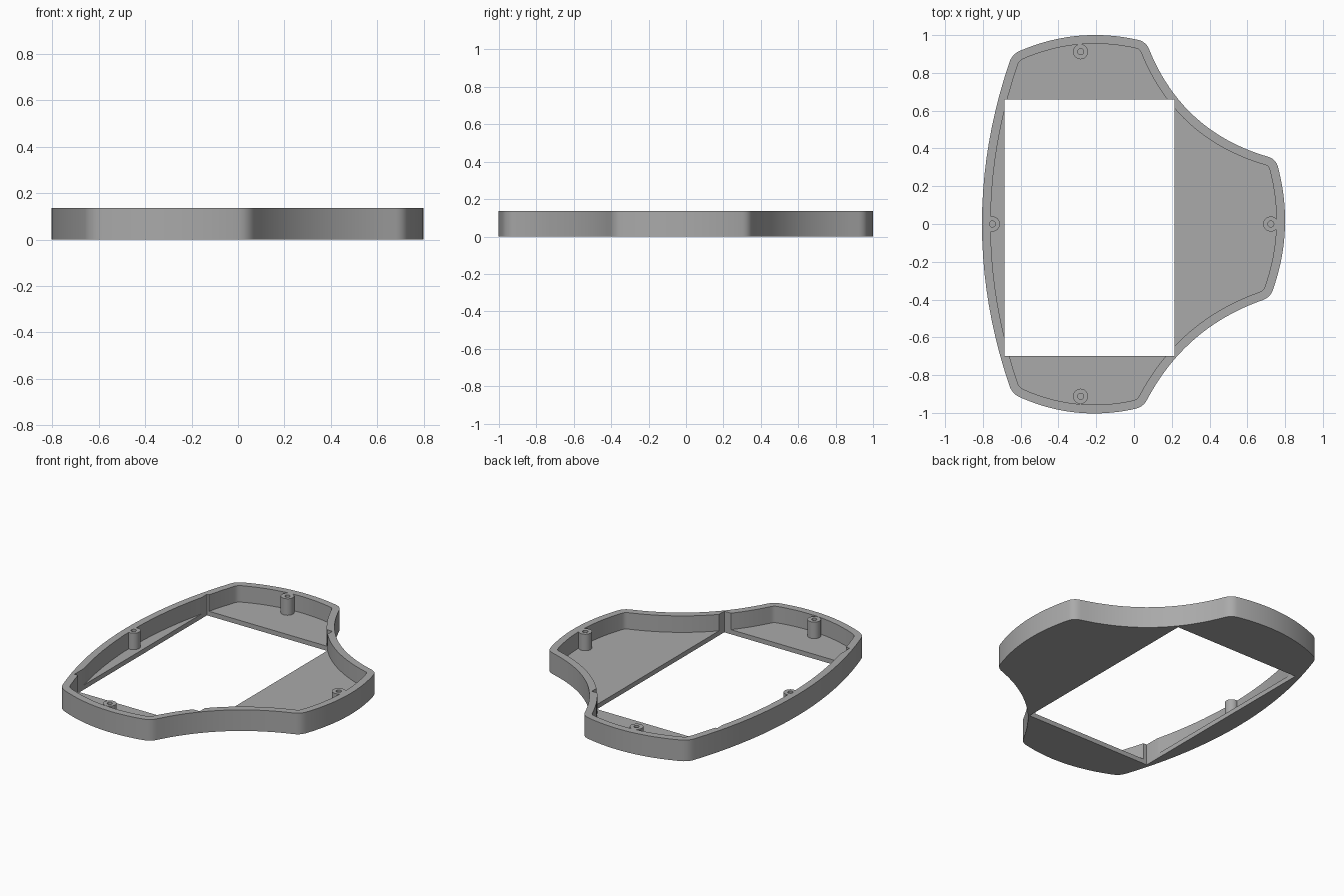
import bpy, bmesh
from mathutils import Vector

cube = bpy.data.objects.get("Cube")
if cube:
    bpy.data.objects.remove(cube, do_unlink=True)

HEIGHT, FLOOR, WALL = 0.137, 0.03, 0.046
TRIM, STEPS = 0.04, 20

# Outline corners, counter-clockwise, each with the bulge of the side that follows
CORNERS = [
    (0.72, -0.39, 0.064), (0.75, 0.345, -0.122),
    (0.065, 0.964, 0.0655), (-0.645, 0.898, 0.16),
    (-0.645, -0.898, 0.0655), (0.05, -0.968, -0.095),
]


def outline():
    """Bowed sides joined by small rounded corners."""
    sides = []
    for i, (x, y, bulge) in enumerate(CORNERS):
        a = Vector((x, y))
        b = Vector(CORNERS[(i + 1) % len(CORNERS)][:2])
        d = b - a
        out = Vector((d.y, -d.x)).normalized()
        t0 = TRIM / d.length
        ts = [t0 + (1 - 2 * t0) * k / STEPS for k in range(STEPS + 1)]
        sides.append([a + d * t + out * 4 * bulge * t * (1 - t) for t in ts])
    pts = []
    for i, side in enumerate(sides):
        corner, start, end = Vector(CORNERS[i][:2]), sides[i - 1][-1], side[0]
        for k in range(1, 6):
            t = k / 6
            pts.append(start * (1 - t) ** 2 + corner * 2 * t * (1 - t) + end * t * t)
        pts += side
    return pts


def inset(pts, dist):
    result = []
    for i, p in enumerate(pts):
        u = (p - pts[i - 1]).normalized()
        v = (pts[(i + 1) % len(pts)] - p).normalized()
        n = Vector((-u.y - v.y, u.x + v.x)).normalized()
        result.append(p + n * dist / n.dot(Vector((-u.y, u.x))))
    return result


def prism(name, pts, z0, z1):
    bm = bmesh.new()
    face = bm.faces.new([bm.verts.new((p.x, p.y, z0)) for p in pts])
    top = bmesh.ops.extrude_face_region(bm, geom=[face])["geom"]
    bmesh.ops.translate(bm, vec=(0, 0, z1 - z0),
                        verts=[g for g in top if isinstance(g, bmesh.types.BMVert)])
    bmesh.ops.recalc_face_normals(bm, faces=bm.faces)
    mesh = bpy.data.meshes.new(name)
    bm.to_mesh(mesh)
    bm.free()
    obj = bpy.data.objects.new(name, mesh)
    bpy.context.collection.objects.link(obj)
    return obj


def cylinder(name, x, y, r, z0, z1):
    bpy.ops.mesh.primitive_cylinder_add(vertices=32, radius=r, depth=z1 - z0,
                                        location=(x, y, (z0 + z1) / 2))
    obj = bpy.context.object
    obj.name = name
    return obj


def combine(target, tool, operation):
    tool.hide_render = True
    mod = target.modifiers.new(operation.title(), "BOOLEAN")
    mod.operation, mod.solver, mod.object = operation, "EXACT", tool
    bpy.context.view_layer.objects.active = target
    bpy.ops.object.modifier_apply(modifier=mod.name)
    bpy.data.objects.remove(tool, do_unlink=True)


# Tray: solid outline hollowed above the floor
edge = outline()
tray = prism("bezel_tray", edge, 0, HEIGHT)
combine(tray, prism("cavity_cutter", inset(edge, WALL), FLOOR, HEIGHT + 0.1), "DIFFERENCE")

# Rectangular opening through floor, nicking the wall at its corners
window = [Vector(p) for p in ((-0.685, -0.70), (0.215, -0.70), (0.215, 0.66), (-0.685, 0.66))]
combine(tray, prism("window_cutter", window, -0.1, HEIGHT + 0.1), "DIFFERENCE")

# Screw posts with blind holes, flush with the rim
for x, y in ((-0.283, 0.912), (-0.283, -0.912), (-0.75, 0), (0.724, 0)):
    combine(tray, cylinder("screw_post", x, y, 0.04, FLOOR / 2, HEIGHT), "UNION")
    combine(tray, cylinder("hole_cutter", x, y, 0.016, FLOOR, HEIGHT + 0.1), "DIFFERENCE")

# Grey plastic
grey = bpy.data.materials.new("grey_plastic")
grey.use_nodes = True
color = (0.4, 0.4, 0.4, 1)
grey.diffuse_color = color
grey.node_tree.nodes["Principled BSDF"].inputs["Base Color"].default_value = color
tray.data.materials.clear()
tray.data.materials.append(grey)
for poly in tray.data.polygons:
    poly.material_index = 0

bpy.ops.object.select_all(action="DESELECT")
tray.select_set(True)
bpy.context.view_layer.objects.active = tray
bpy.ops.object.shade_smooth_by_angle()
